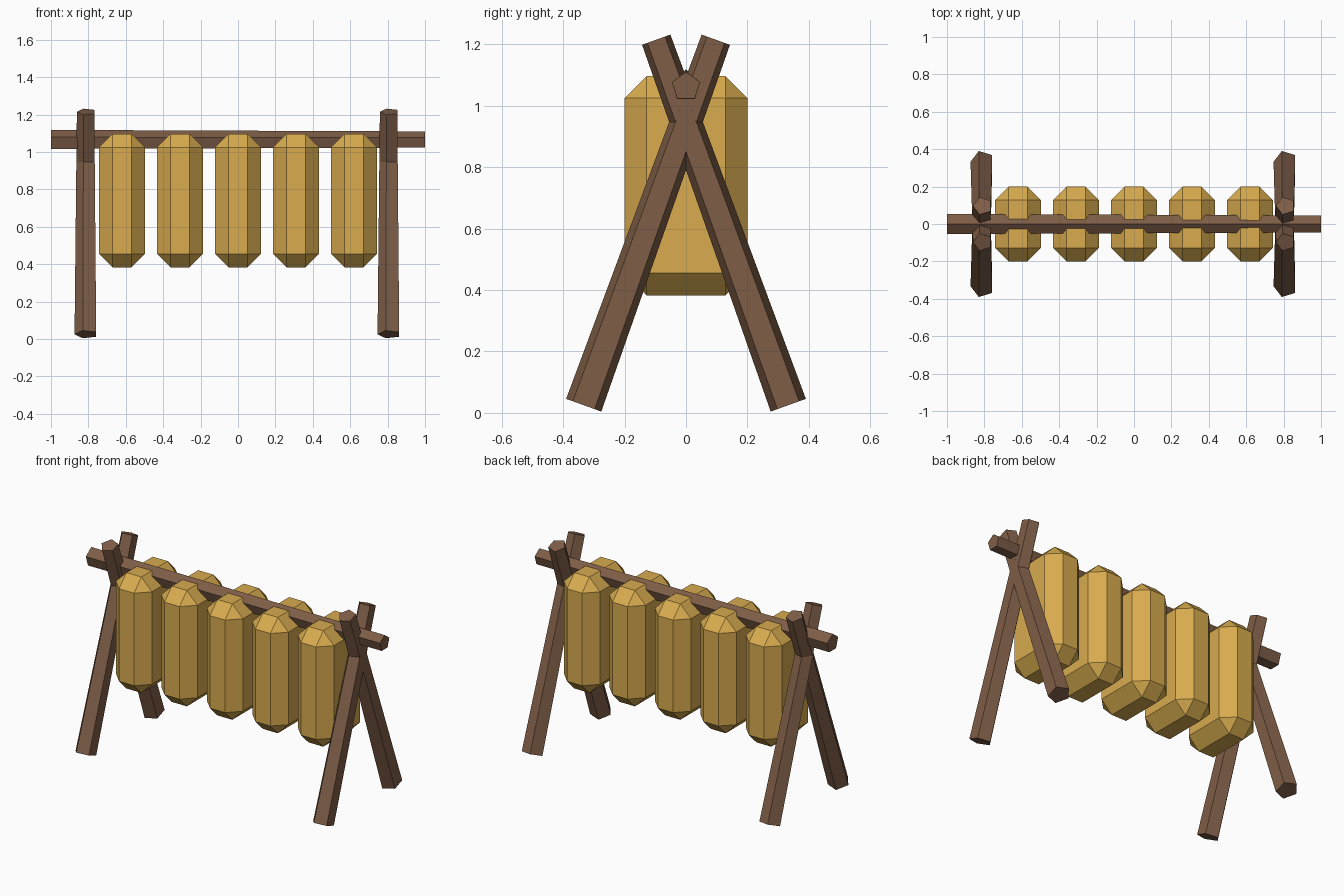
import bpy, bmesh, math
from mathutils import Vector

if "Cube" in bpy.data.objects:
    bpy.data.objects.remove(bpy.data.objects["Cube"], do_unlink=True)


def make_material(name, rgb):
    mat = bpy.data.materials.new(name)
    mat.use_nodes = True
    mat.diffuse_color = (*rgb, 1)
    mat.node_tree.nodes["Principled BSDF"].inputs["Base Color"].default_value = (*rgb, 1)
    return mat


wood = make_material("brown wood", (0.21, 0.11, 0.063))
straw = make_material("golden straw", (0.69, 0.41, 0.078))


def finish(name, bm, mat):
    bmesh.ops.recalc_face_normals(bm, faces=bm.faces[:])
    mesh = bpy.data.meshes.new(name)
    bm.to_mesh(mesh)
    bm.free()
    mesh.materials.append(mat)
    obj = bpy.data.objects.new(name, mesh)
    bpy.context.collection.objects.link(obj)
    return obj


def tapered_pole(name, start, end, r_start, r_end, ridge):
    """Five-sided pole whose first edge points along the ridge direction."""
    start, end, ridge = Vector(start), Vector(end), Vector(ridge)
    side = (end - start).normalized().cross(ridge)
    bm = bmesh.new()
    rings = []
    for centre, radius in ((start, r_start), (end, r_end)):
        angles = [math.tau * i / 5 for i in range(5)]
        rings.append([bm.verts.new(centre + radius * (ridge * math.cos(a) + side * math.sin(a)))
                      for a in angles])
    for i in range(5):
        j = (i + 1) % 5
        bm.faces.new((rings[0][i], rings[0][j], rings[1][j], rings[1][i]))
    for ring in rings:
        bm.faces.new(ring)
    return finish(name, bm, wood)


# Crossed legs at both ends
for side_name, x in (("left", 0.81), ("right", -0.81)):
    for end_name, s in (("front", -1), ("back", 1)):
        tapered_pole(f"{end_name}_{side_name}_leg", (x, s * 0.333, 0.025),
                     (x, -s * 0.097, 1.215), 0.064, 0.0515, (-1, 0, 0))

# Ridge pole resting in the crossings
tapered_pole("ridge_pole", (-1, 0, 1.062), (1, 0, 1.062), 0.056, 0.048, (0, 0, 1))

# Chamfered straw bundles hung over the pole
for i in range(5):
    bm = bmesh.new()
    bmesh.ops.create_cube(bm, size=1)
    bmesh.ops.scale(bm, vec=(0.246, 0.4, 0.714), verts=bm.verts[:])
    bmesh.ops.bevel(bm, geom=bm.edges[:], offset=0.072, segments=1,
                    affect='EDGES', offset_type='OFFSET')
    bundle = finish(f"straw_bundle_{i + 1}", bm, straw)
    bundle.location = ((i - 2) * 0.31, 0, 0.74)
